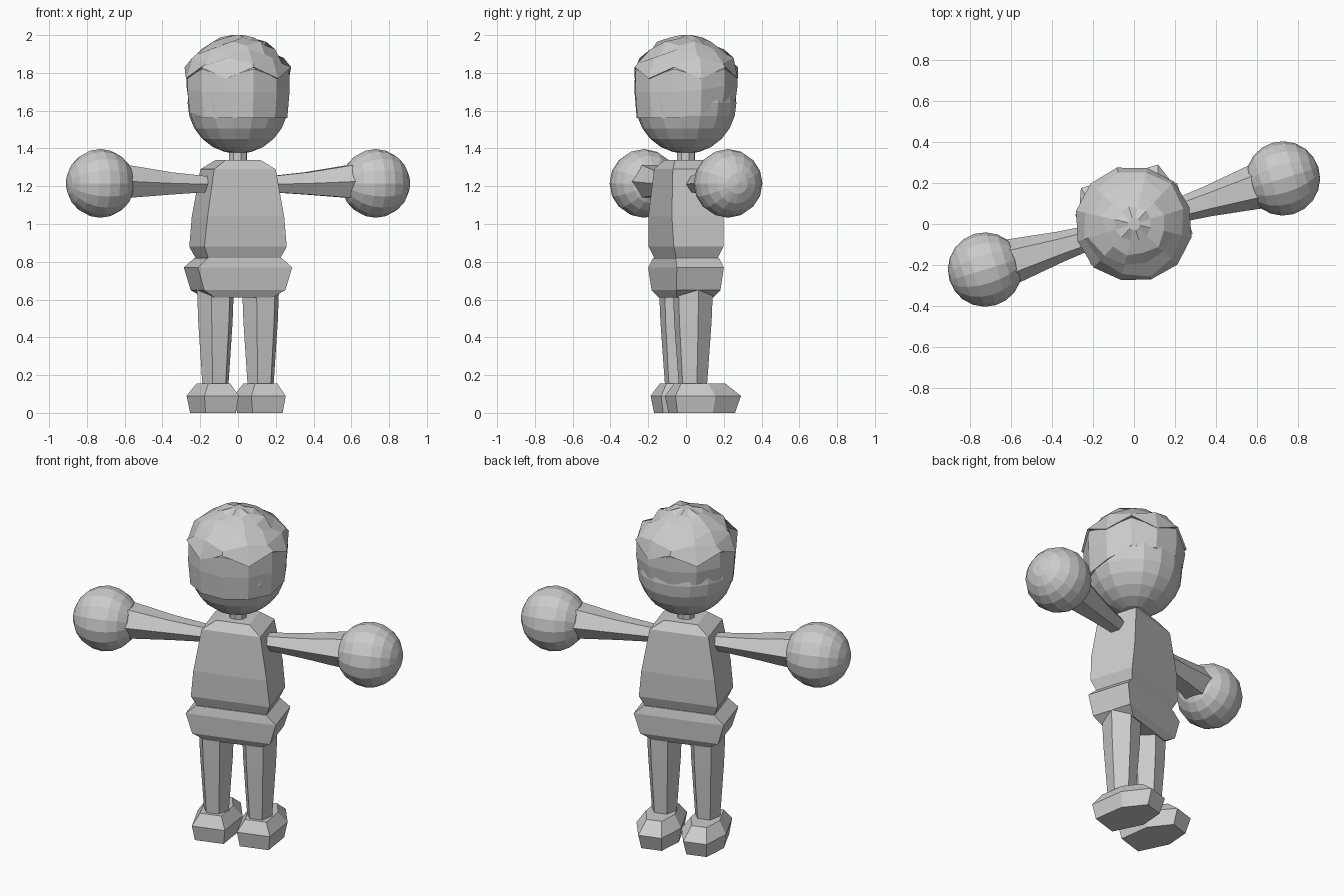
import bpy, bmesh, math, random
from mathutils import Matrix, Vector

if "Cube" in bpy.data.objects:
    bpy.data.objects.remove(bpy.data.objects["Cube"])

random.seed(4)
TURN = Matrix.Rotation(math.radians(17), 4, 'Z')   # whole figure is turned a little

grey = bpy.data.materials.new("plain grey")
grey.diffuse_color = (0.6, 0.6, 0.6, 1)
grey.use_nodes = True
grey.node_tree.nodes["Principled BSDF"].inputs["Base Color"].default_value = grey.diffuse_color


def finish(name, bm):
    """Turn the part into place and make it an object."""
    bmesh.ops.recalc_face_normals(bm, faces=bm.faces)
    bm.transform(TURN)
    me = bpy.data.meshes.new(name)
    bm.to_mesh(me)
    bm.free()
    me.materials.append(grey)
    ob = bpy.data.objects.new(name, me)
    bpy.context.collection.objects.link(ob)
    return ob


def loft(name, rings):
    """Skin equal-length rings of points and cap both ends."""
    bm = bmesh.new()
    vs = [[bm.verts.new(p) for p in r] for r in rings]
    n = len(rings[0])
    for a, b in zip(vs, vs[1:]):
        for i in range(n):
            j = (i + 1) % n
            bm.faces.new((a[i], a[j], b[j], b[i]))
    bm.faces.new(vs[0])
    bm.faces.new(vs[-1])
    return finish(name, bm)


def box_ring(a, b, z):
    return [(-a, -b, z), (a, -b, z), (a, b, z), (-a, b, z)]


def sphere(name, r, center, segs, rings, tilt=0):
    bm = bmesh.new()
    m = Matrix.Translation(center) @ Matrix.Rotation(tilt, 4, 'Y')
    bmesh.ops.create_uvsphere(bm, u_segments=segs, v_segments=rings, radius=r, matrix=m)
    return finish(name, bm)


# torso, hips and neck
loft("torso", [box_ring(*r) for r in (
    (0.2, 0.115, 0.82), (0.228, 0.137, 0.88), (0.212, 0.143, 1.04),
    (0.17, 0.125, 1.29), (0.095, 0.09, 1.34))])
loft("hips", [box_ring(*r) for r in (
    (0.16, 0.1, 0.61), (0.225, 0.122, 0.65), (0.26, 0.13, 0.77), (0.205, 0.12, 0.82))])
loft("neck", [[(0.05 * math.cos(k * math.pi / 4), 0.05 * math.sin(k * math.pi / 4), z)
               for k in range(8)] for z in (1.32, 1.42)])

# limbs, mirrored left and right
FOOT = [(-0.085, -0.12), (0.085, -0.12), (0.115, 0.08), (0.06, 0.23), (-0.06, 0.23), (-0.115, 0.08)]
for side, s in (("left", -1), ("right", 1)):
    loft(side + "_leg", [[(s * 0.125 + r * math.cos(k * math.pi / 3),
                           r * 1.08 * math.sin(k * math.pi / 3), z) for k in range(6)]
                         for r, z in ((0.07, 0.12), (0.095, 0.48), (0.102, 0.66))])
    loft(side + "_foot", [[(s * 0.13 + x * w, y * l, z) for x, y in FOOT]
                          for w, l, z in ((0.98, 0.93, 0), (1.12, 1.06, 0.09), (0.72, 0.72, 0.155))])
    loft(side + "_arm", [[(s * x, ry * math.cos(k * math.pi / 3),
                           zc + rz * math.sin(k * math.pi / 3)) for k in range(6)]
                         for x, ry, rz, zc in ((0.14, 0.05, 0.045, 1.21),
                                               (0.38, 0.075, 0.068, 1.215),
                                               (0.62, 0.11, 0.1, 1.225))])
    sphere(side + "_hand", 0.182, (s * 0.762, 0, 1.215), 16, 10, math.pi / 2)

# head
sphere("head", 0.268, (0, 0, 1.64), 16, 12)

# hair: lower shell that hangs long behind and short over the face
N = 12


def hair_ring(r, z, dr=0.0, dz=0.0, front=0.0):
    pts = []
    for k in range(N):
        t = 2 * math.pi * k / N
        f = min(1, max(0, math.sin(t) * 2 + 0.3))
        rr = r + random.uniform(-dr, dr)
        zig = dz if k % 2 else -dz
        pts.append((rr * math.cos(t), rr * math.sin(t), z + zig + front * f))
    return pts


loft("hair_shell", [hair_ring(0.235, 1.565, front=0.09), hair_ring(0.268, 1.56, front=0.09),
                    hair_ring(0.28, 1.7, front=0.03), hair_ring(0.278, 1.8, dz=0.02),
                    hair_ring(0.2, 1.88)])

# tousled cap with a zigzag rim
loft("hair_cap", [hair_ring(0.25, 1.8, dz=0.03), hair_ring(0.286, 1.8, 0.005, 0.03),
                  hair_ring(0.255, 1.865, 0.015, -0.015), hair_ring(0.215, 1.91, 0.02, 0.015),
                  hair_ring(0.15, 1.955, 0.015, -0.01), hair_ring(0.09, 1.98, 0.01, 0.008),
                  hair_ring(0.03, 2.0)])
